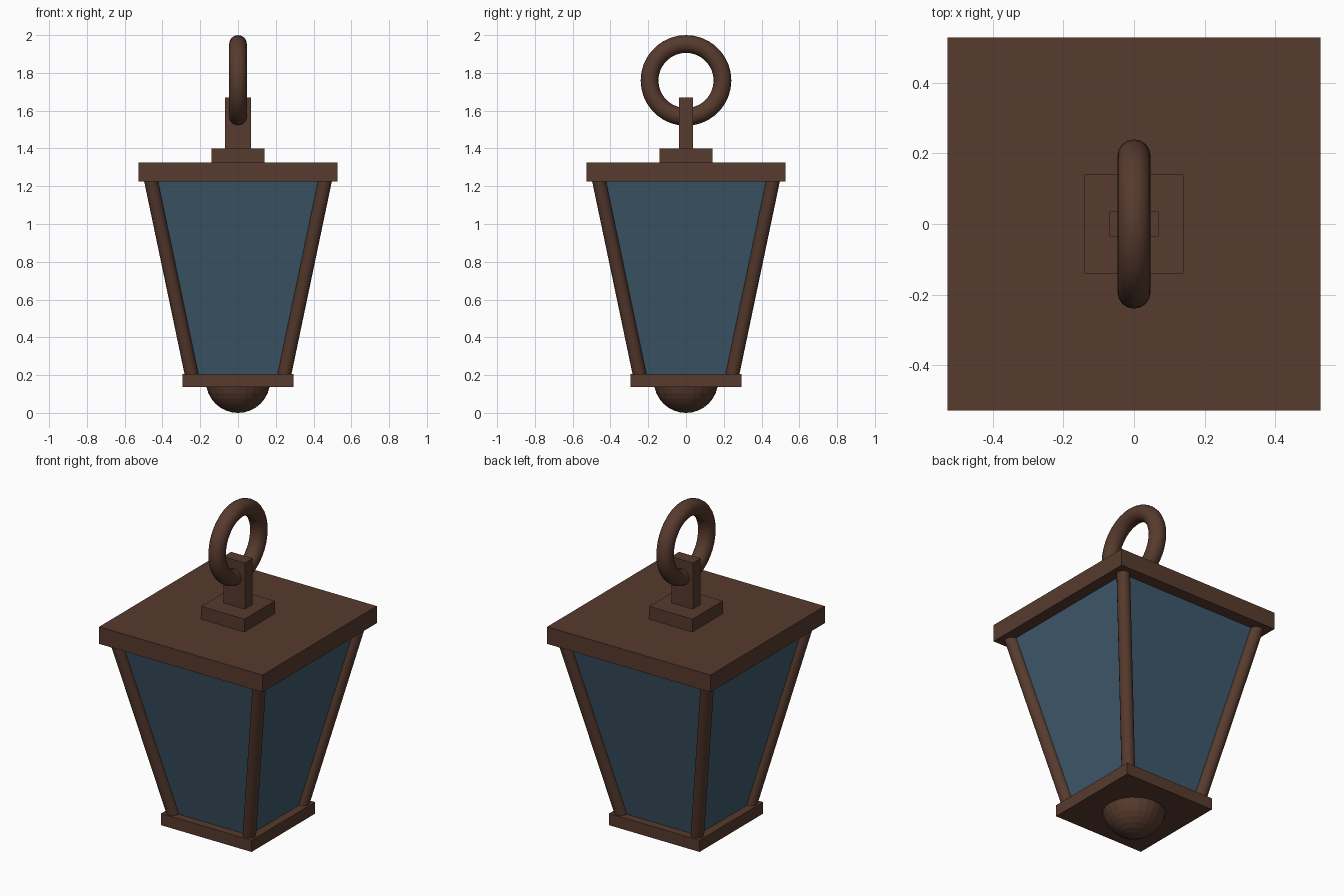
import bpy, math
from mathutils import Vector

if "Cube" in bpy.data.objects:
    bpy.data.objects.remove(bpy.data.objects["Cube"])


def material(name, color):
    m = bpy.data.materials.new(name)
    m.diffuse_color = (*color, 1)
    m.use_nodes = True
    m.node_tree.nodes["Principled BSDF"].inputs["Base Color"].default_value = m.diffuse_color
    return m


BRONZE = material("bronze", (0.095, 0.043, 0.027))
GLASS = material("blue_glass", (0.05, 0.1, 0.15))


def finish(name, mat):
    o = bpy.context.object
    o.name = name
    o.data.materials.append(mat)
    return o


def box(name, hx, hy, z0, z1):
    bpy.ops.mesh.primitive_cube_add(size=2, location=(0, 0, (z0 + z1) / 2))
    o = finish(name, BRONZE)
    o.scale = (hx, hy, (z1 - z0) / 2)
    return o


def rod(name, a, b, r):
    a, b = Vector(a), Vector(b)
    d = b - a
    bpy.ops.mesh.primitive_cylinder_add(vertices=16, radius=r, depth=d.length,
                                        location=(a + b) / 2)
    o = finish(name, BRONZE)
    o.rotation_euler = d.to_track_quat('Z', 'Y').to_euler()
    bpy.ops.object.shade_smooth_by_angle()
    return o


# Stacked plates and hanger post
box("base_plate", 0.293, 0.293, 0.138, 0.206)
box("roof_plate", 0.528, 0.528, 1.225, 1.325)
box("roof_cap", 0.14, 0.14, 1.32, 1.40)
box("hanger_post", 0.07, 0.036, 1.39, 1.67)

# Tapered glass body: half-width follows the corner rod axes
Z0, Z1, W0, W1 = 0.19, 1.24, 0.243, 0.463
bpy.ops.mesh.primitive_cone_add(vertices=4, radius1=W0 * math.sqrt(2),
                                radius2=W1 * math.sqrt(2), depth=Z1 - Z0,
                                location=(0, 0, (Z0 + Z1) / 2),
                                rotation=(0, 0, math.pi / 4))
finish("glass_body", GLASS)

# Corner rods
for sx, side in ((-1, "left"), (1, "right")):
    for sy, face in ((-1, "front"), (1, "back")):
        rod(f"corner_rod_{face}_{side}", (sx * W0, sy * W0, Z0),
            (sx * W1, sy * W1, Z1), 0.036)

# Bottom finial
bpy.ops.mesh.primitive_uv_sphere_add(segments=24, ring_count=16, radius=0.17,
                                     location=(0, 0, 0.17))
finish("bottom_finial", BRONZE)

# Hanging ring in the side plane
bpy.ops.mesh.primitive_torus_add(major_radius=0.193, minor_radius=0.047,
                                 major_segments=36, minor_segments=16,
                                 location=(0, 0, 1.76),
                                 rotation=(0, math.pi / 2, 0))
finish("hanging_ring", BRONZE)
bpy.ops.object.shade_smooth_by_angle()
